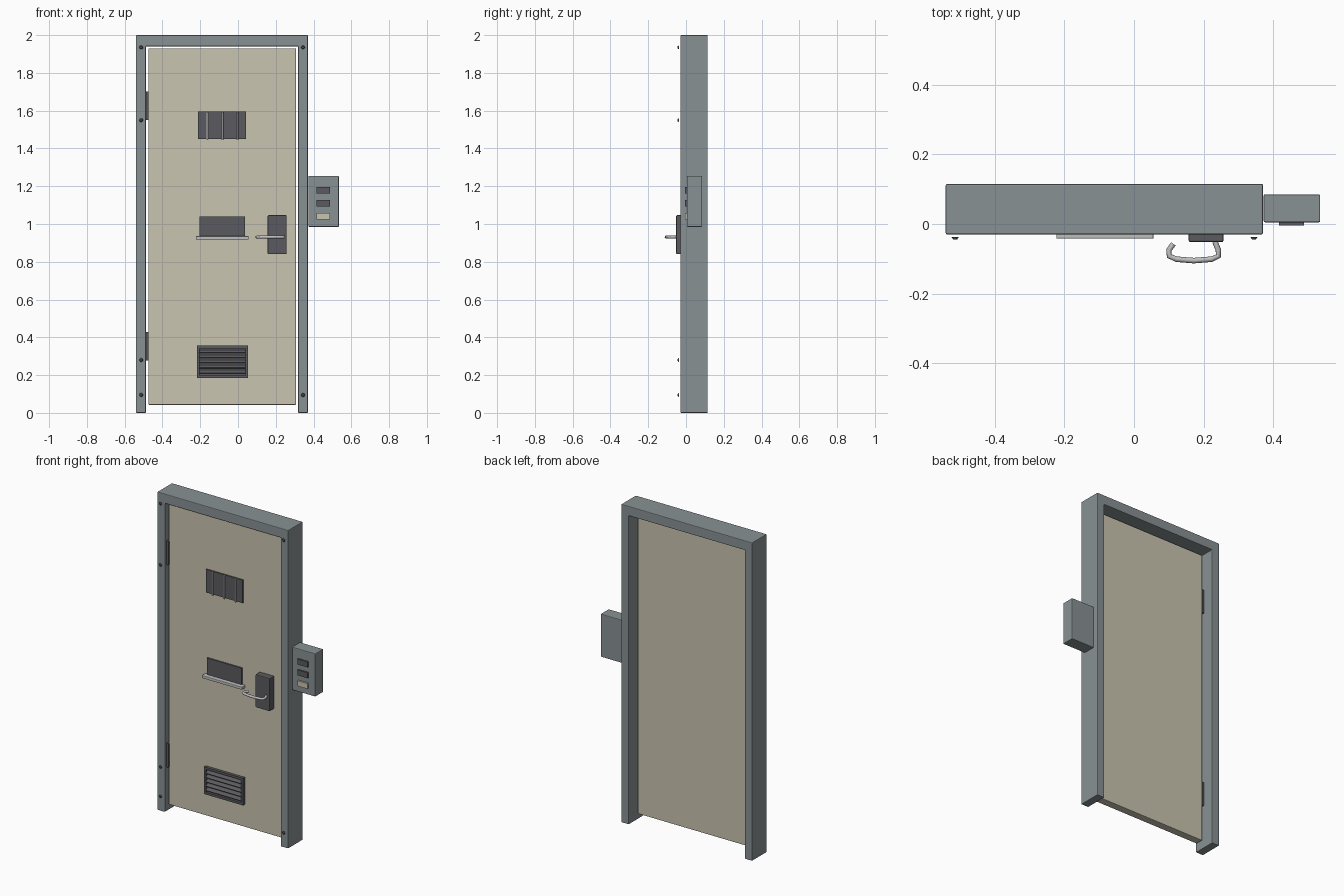
import bpy
import bmesh
from math import radians, pi
from mathutils import Matrix, Vector

cube = bpy.data.objects.get("Cube")
if cube:
    bpy.data.objects.remove(cube, do_unlink=True)


def material(name, rgb):
    m = bpy.data.materials.new(name)
    m.use_nodes = True
    m.diffuse_color = (*rgb, 1)
    m.node_tree.nodes["Principled BSDF"].inputs["Base Color"].default_value = (*rgb, 1)
    return m


STEEL = material("frame grey", (0.25, 0.285, 0.295))
CREAM = material("door cream", (0.585, 0.56, 0.44))
DARK = material("dark grey", (0.105, 0.105, 0.115))
METAL = material("light metal", (0.52, 0.52, 0.53))


def finish(bm, name, mat, bevel=0):
    bmesh.ops.recalc_face_normals(bm, faces=bm.faces)
    me = bpy.data.meshes.new(name)
    bm.to_mesh(me)
    bm.free()
    me.materials.append(mat)
    ob = bpy.data.objects.new(name, me)
    bpy.context.collection.objects.link(ob)
    if bevel:
        mod = ob.modifiers.new("edge", 'BEVEL')
        mod.width = bevel
        mod.segments = 2
    return ob


def box(name, mat, x, y, z, bevel=0, tilt=0):
    """Box from (min, max) ranges, optionally tilted about its own x axis."""
    bm = bmesh.new()
    spans = (x, y, z)
    size = Matrix.Diagonal([b - a for a, b in spans] + [1])
    centre = Matrix.Translation([(a + b) / 2 for a, b in spans])
    bmesh.ops.create_cube(bm, size=1, matrix=centre @ Matrix.Rotation(tilt, 4, 'X') @ size)
    return finish(bm, name, mat, bevel)


def rod(name, mat, centre, r1, r2, depth, turn=0, sides=12):
    """Cylinder or cone along z, turned about x."""
    bm = bmesh.new()
    m = Matrix.Translation(centre) @ Matrix.Rotation(turn, 4, 'X')
    bmesh.ops.create_cone(bm, cap_ends=True, segments=sides, radius1=r1, radius2=r2,
                          depth=depth, matrix=m)
    return finish(bm, name, mat)


def smooth(ob):
    for o in bpy.context.selected_objects:
        o.select_set(False)
    ob.select_set(True)
    bpy.context.view_layer.objects.active = ob
    bpy.ops.object.shade_smooth_by_angle(angle=radians(50))


# Door frame: one extruded arch profile
arch = [(-.54, 0), (-.488, 0), (-.488, 1.94), (.318, 1.94), (.318, 0),
        (.37, 0), (.37, 2), (-.54, 2)]
bm = bmesh.new()
face = bm.faces.new([bm.verts.new((x, -.03, z)) for x, z in arch])
ext = bmesh.ops.extrude_face_region(bm, geom=[face])
bmesh.ops.translate(bm, vec=(0, .145, 0),
                    verts=[g for g in ext["geom"] if isinstance(g, bmesh.types.BMVert)])
finish(bm, "door_frame", STEEL, .004)

# Door leaf
FACE = -.008
box("door_panel", CREAM, (-.475, .307), (FACE, .042), (.043, 1.93), .004)

# Hinges in the gap
for label, z in (("upper", 1.55), ("lower", .277)):
    box(label + "_hinge", DARK, (-.487, -.473), (-.016, .046), (z, z + .152), .002)

# Frame screws
for i, (x, z) in enumerate([(-.513, .095), (-.513, .28), (-.513, 1.55), (-.513, 1.935),
                            (.344, .095), (.344, 1.935)]):
    smooth(rod(f"frame_screw_{i}", DARK, (x, -.041, z), .01, .006, .006, pi / 2))

# Barred window
box("window_plate", DARK, (-.212, .043), (-.016, FACE + .002), (1.45, 1.595))
for i in range(3):
    smooth(rod(f"window_bar_{i}", METAL, (-.163 + .08 * i, -.02, 1.52), .005, .005, .146))

# Food slot with tray
box("slot_flap", DARK, (-.205, .037), (-.016, FACE + .002), (.93, 1.04))
box("slot_tray", METAL, (-.223, .056), (-.042, FACE + .002), (.918, .936), .003)

# Vent: backing, rim and tilted slats
box("vent_back", DARK, (-.21, .045), (-.011, FACE + .002), (.19, .35))
for label, x, z in (("left", (-.218, -.204), (.185, .356)), ("right", (.039, .053), (.185, .356)),
                    ("bottom", (-.204, .039), (.185, .199)), ("top", (-.204, .039), (.342, .356))):
    box("vent_rim_" + label, DARK, x, (-.026, FACE + .002), z)
for i in range(5):
    z = .218 + .027 * i
    box(f"vent_slat_{i}", DARK, (-.206, .041), (-.03, -.006), (z - .002, z + .002),
        tilt=radians(38))

# Lock plate
box("lock_plate", DARK, (.157, .257), (-.052, FACE + .002), (.84, 1.047), .005)

# Lever handle: tube along a bent path
path = [(.113, -.057), (.1, -.075), (.101, -.092), (.122, -.101), (.172, -.105),
        (.222, -.101), (.242, -.092), (.242, -.075), (.232, -.05)]
curve = bpy.data.curves.new("handle_path", 'CURVE')
curve.dimensions = '3D'
curve.bevel_depth = .008
curve.bevel_resolution = 2
curve.use_fill_caps = True
spline = curve.splines.new('POLY')
spline.points.add(len(path) - 1)
for p, (x, y) in zip(spline.points, path):
    p.co = (x, y, .931, 1)
tube = bpy.data.objects.new("handle_path", curve)
bpy.context.collection.objects.link(tube)
mesh = bpy.data.meshes.new_from_object(tube.evaluated_get(bpy.context.evaluated_depsgraph_get()))
bpy.data.objects.remove(tube, do_unlink=True)
mesh.materials.clear()
mesh.materials.append(METAL)
handle = bpy.data.objects.new("lever_handle", mesh)
bpy.context.collection.objects.link(handle)
smooth(handle)

# Wall control box with three buttons
box("control_box", STEEL, (.372, .534), (.005, .085), (.985, 1.255), .004)
for i, mat in enumerate((CREAM, DARK, DARK)):
    z = 1.025 + .068 * i
    box(f"control_button_{i}", mat, (.416, .488), (-.005, .008), (z, z + .034))
